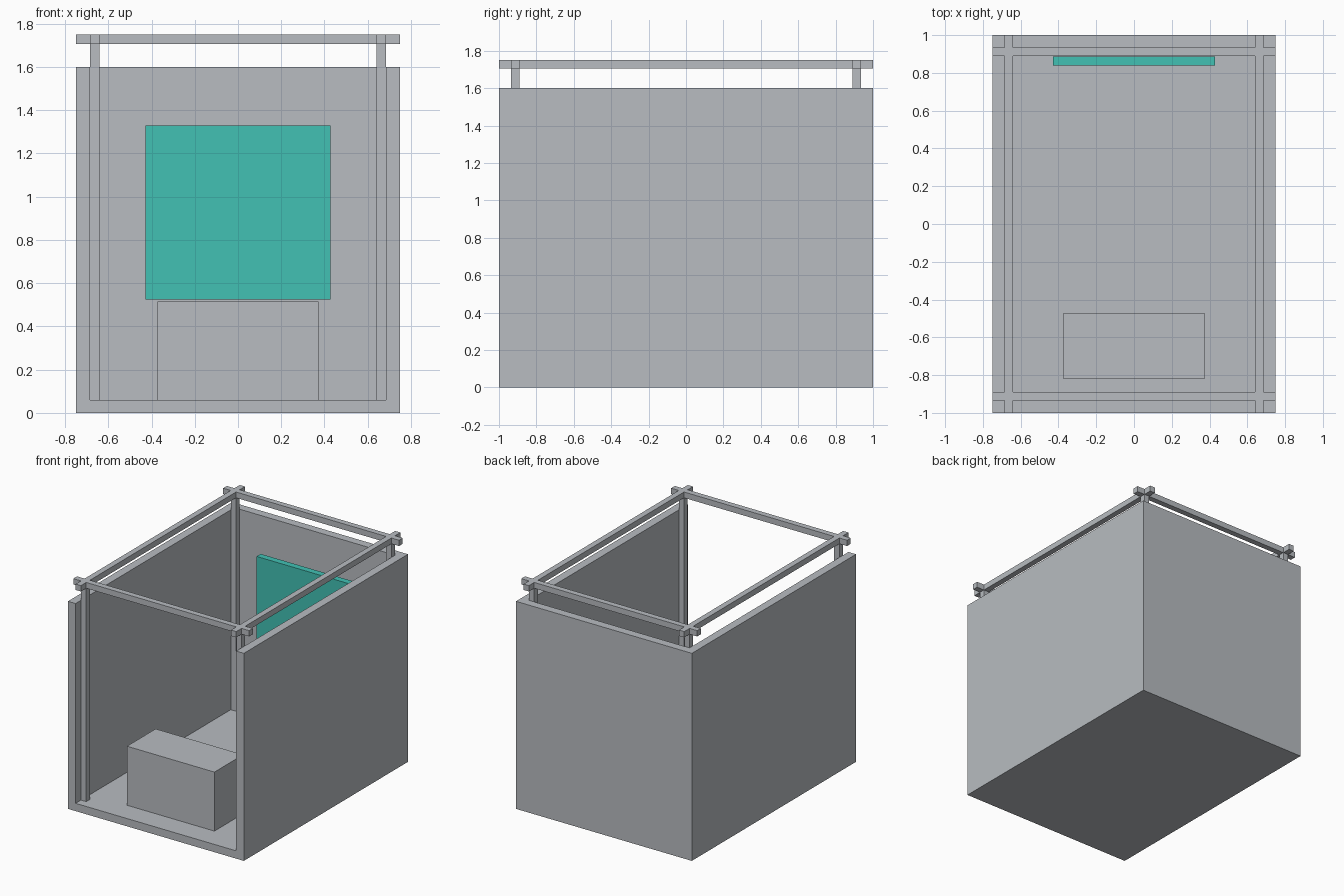
import bpy, bmesh
from mathutils import Vector

if "Cube" in bpy.data.objects:
    bpy.data.objects.remove(bpy.data.objects["Cube"])


def material(name, rgb):
    m = bpy.data.materials.new(name)
    m.diffuse_color = (*rgb, 1.0)
    m.use_nodes = True
    m.node_tree.nodes["Principled BSDF"].inputs["Base Color"].default_value = m.diffuse_color
    return m


GREY = material("light_grey", (0.479, 0.503, 0.533))
TEAL = material("teal", (0.054, 0.533, 0.456))


def boxes(name, mat, *extents):
    """One object made of boxes given as (x0, x1, y0, y1, z0, z1)."""
    bm = bmesh.new()
    for x0, x1, y0, y1, z0, z1 in extents:
        lo, hi = Vector((x0, y0, z0)), Vector((x1, y1, z1))
        for v in bmesh.ops.create_cube(bm, size=1)["verts"]:
            v.co = (lo + hi) / 2 + v.co * (hi - lo)
    me = bpy.data.meshes.new(name)
    bm.to_mesh(me)
    bm.free()
    me.materials.append(mat)
    ob = bpy.data.objects.new(name, me)
    bpy.context.collection.objects.link(ob)
    return ob


W, D, H = 0.75, 1.0, 1.6          # half width, half depth, wall height
T, FLOOR = 0.065, 0.06            # wall and floor thickness
BAR = 0.045                       # truss bar width
TOP = 1.75
XI, YI = W - T, D - T             # inner wall faces, also outer bar faces

# Booth shell, open at the front and top
boxes("floor", GREY, (-XI, XI, -D, YI, 0, FLOOR))
boxes("back_wall", GREY, (-XI, XI, YI, D, 0, H))
for side, s in (("left", -1), ("right", 1)):
    x0, x1 = sorted((s * XI, s * W))
    boxes(side + "_wall", GREY, (x0, x1, -D, D, 0, H))

# Corner posts and overhead frame
for side, s in (("left", -1), ("right", 1)):
    x0, x1 = sorted((s * (XI - BAR), s * XI))
    for end, e in (("front", -1), ("back", 1)):
        y0, y1 = sorted((e * (YI - BAR), e * YI))
        boxes(f"{end}_{side}_post", GREY, (x0, x1, y0, y1, FLOOR, TOP - BAR))
    # Side rail is split around the cross rails
    boxes(side + "_rail", GREY, *[(x0, x1, a, b, TOP - BAR, TOP) for a, b in
          ((-D, -YI), (-YI + BAR, YI - BAR), (YI, D))])
for end, e in (("front", -1), ("back", 1)):
    y0, y1 = sorted((e * (YI - BAR), e * YI))
    boxes(end + "_rail", GREY, (-W, W, y0, y1, TOP - BAR, TOP))

# Counter and display panel
boxes("counter", GREY, (-0.373, 0.373, -0.82, -0.47, FLOOR, 0.515))
boxes("display_panel", TEAL, (-0.428, 0.428, 0.838, 0.888, 0.525, 1.33))
